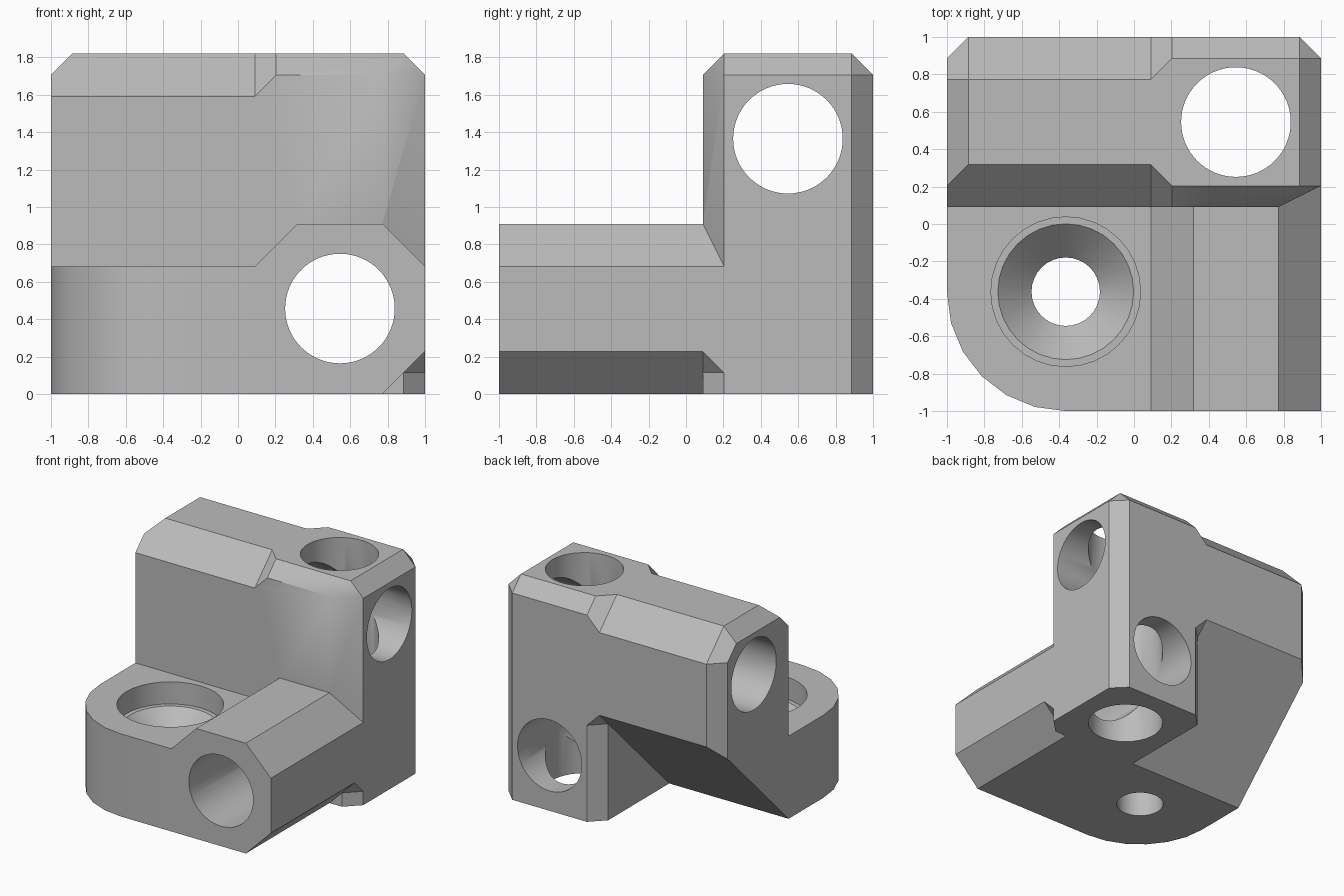
import bpy, bmesh, math
from mathutils import Vector

cube = bpy.data.objects.get("Cube")
if cube:
    bpy.data.objects.remove(cube, do_unlink=True)

grey = bpy.data.materials.new("bracket_grey")
grey.use_nodes = True
COLOUR = (0.5, 0.5, 0.5, 1)
grey.diffuse_color = COLOUR
grey.node_tree.nodes["Principled BSDF"].inputs["Base Color"].default_value = COLOUR


def make_object(name, bm):
    bmesh.ops.recalc_face_normals(bm, faces=bm.faces)
    mesh = bpy.data.meshes.new(name)
    bm.to_mesh(mesh)
    bm.free()
    mesh.materials.append(grey)
    obj = bpy.data.objects.new(name, mesh)
    bpy.context.collection.objects.link(obj)
    return obj


def hull(name, points, cuts=()):
    """Convex solid; each cut (normal, limit) keeps normal . p <= limit."""
    bm = bmesh.new()
    for p in points:
        bm.verts.new(p)
    bmesh.ops.convex_hull(bm, input=bm.verts)
    bmesh.ops.dissolve_limit(bm, angle_limit=0.01, verts=bm.verts, edges=bm.edges)
    for normal, limit in cuts:
        n = Vector(normal)
        bmesh.ops.bisect_plane(bm, geom=bm.verts[:] + bm.edges[:] + bm.faces[:], dist=1e-5,
                               plane_co=n * limit / n.length_squared, plane_no=n, clear_outer=True)
        bmesh.ops.holes_fill(bm, edges=[e for e in bm.edges if e.is_boundary])
    return make_object(name, bm)


def box_points(x0, x1, y0, y1, z0, z1):
    return [(x, y, z) for x in (x0, x1) for y in (y0, y1) for z in (z0, z1)]


def lathe(name, profile, origin, axis, segments):
    """Closed turned solid from (radius, distance along axis) pairs."""
    turn = Vector((0, 0, 1)).rotation_difference(Vector(axis)).to_matrix()
    bm = bmesh.new()
    rings = []
    for r, h in profile:
        ring = []
        for i in range(segments):
            a = math.tau * i / segments
            p = turn @ Vector((r * math.cos(a), r * math.sin(a), h))
            ring.append(bm.verts.new(p + Vector(origin)))
        rings.append(ring)
    for low, high in zip(rings, rings[1:]):
        for i in range(segments):
            j = (i + 1) % segments
            bm.faces.new((low[i], low[j], high[j], high[i]))
    bm.faces.new(rings[0])
    bm.faces.new(rings[-1])
    return make_object(name, bm)


def boolean(target, tool, operation):
    mod = target.modifiers.new(operation, 'BOOLEAN')
    mod.operation, mod.object, mod.solver = operation, tool, 'EXACT'
    bpy.context.view_layer.objects.active = target
    bpy.ops.object.modifier_apply(modifier=mod.name)
    bpy.data.objects.remove(tool, do_unlink=True)


IN, OUT, MID, TOP = 0.09, 1.0, 0.545, 1.82   # rod housing bounds and centre
C, S = 0.228, 0.114                          # large and small chamfers

# Upright corner post with chamfered top and front edge
front_corner = [Vector((OUT - C, IN, TOP - S)), Vector((OUT, IN + S, TOP - S)),
                Vector((OUT - S, IN + S, TOP))]
facet = (front_corner[1] - front_corner[0]).cross(front_corner[2] - front_corner[0])
bracket = hull("corner_bracket", box_points(IN, OUT, IN, OUT, 0, TOP), [
    ((1, 1, 0), 2 * OUT - S), ((S, -C, 0), S * (OUT - C) - C * IN),
    ((0, 1, 1), OUT + TOP - S), ((0, -1, 1), TOP - S - IN), ((1, 0, 1), OUT + TOP - S),
    ((1, 1, 1), 2 * OUT + TOP - 2 * S), (facet, facet.dot(front_corner[0])),
    ((-1, 1, 1), OUT + TOP - C - IN), ((-1, -1, 1), TOP - C - 2 * IN)])

# Square foot of the post, filling the corner below the arm
foot = hull("post_foot", box_points(IN, OUT, IN, MID, 0, 0.5))


def corner_notch(x, y, dx, dy, height):
    low = [(x, y), (x + dx * S, y), (x, y + dy * S)]
    return hull("corner_notch", [(a, b, z) for a, b in low for z in (-0.1, height)]
                + [(x, y, height + S)])


boolean(foot, corner_notch(OUT, IN, -1, 1, S), 'DIFFERENCE')
boolean(bracket, corner_notch(IN, OUT, 1, -1, OUT - IN - S), 'DIFFERENCE')

# Rear wall with a sloped underside and chamfered end
wall = hull("rear_wall", box_points(-1, 0.15, IN, OUT, 0, TOP), [
    ((0, 1, -1), IN), ((0, 1, 1), OUT + TOP - C), ((0, -1, 1), TOP - C - IN),
    ((-1, 0, 1), 1 + TOP - S), ((-1, 1, 0), 2 - S), ((-1, 1, 1), 2 + TOP - C - S)])

# Forward arm with an eight-sided section, square at the lower left
section = [(IN, 0), (OUT - C, 0), (OUT, C), (OUT, 0.91 - C), (OUT - C, 0.91),
           (IN + C, 0.91), (IN, 0.91 - C)]
arm = hull("front_arm", [(x, y, z) for x, z in section for y in (-1, IN + S)])

# Mounting plate with a rounded corner
R = 0.635
outline = [(0.3, -1), (0.3, 0.3), (-1, 0.3)]
outline += [(R - 1 - R * math.cos(a), R - 1 - R * math.sin(a))
            for a in (math.radians(15 * i) for i in range(7))]
plate = hull("mounting_plate", [(x, y, z) for x, y in outline for z in (0, 0.91 - C)],
             [((0, 1, -1), IN)])

for part in (foot, wall, arm, plate):
    boolean(bracket, part, 'UNION')

# Three rod bores, one along each axis
bore = [(0.293, -3), (0.293, 3)]
for origin, axis in (((MID, 0, 0.457), (0, 1, 0)), ((0, MID, 1.365), (1, 0, 0)),
                     ((MID, MID, 0), (0, 0, 1))):
    boolean(bracket, lathe("rod_bore", bore, origin, axis, 64), 'DIFFERENCE')

# Countersunk screw hole with a shallow counterbore
screw = [(0.183, -0.5), (0.183, 0.32), (0.363, 0.5), (0.4, 0.5), (0.4, 0.8)]
boolean(bracket, lathe("screw_hole", screw, (-0.365, -0.362, 0), (0, 0, 1), 32), 'DIFFERENCE')

bpy.ops.object.select_all(action='DESELECT')
bracket.select_set(True)
bpy.context.view_layer.objects.active = bracket
bpy.ops.object.shade_smooth_by_angle(angle=math.radians(30))
